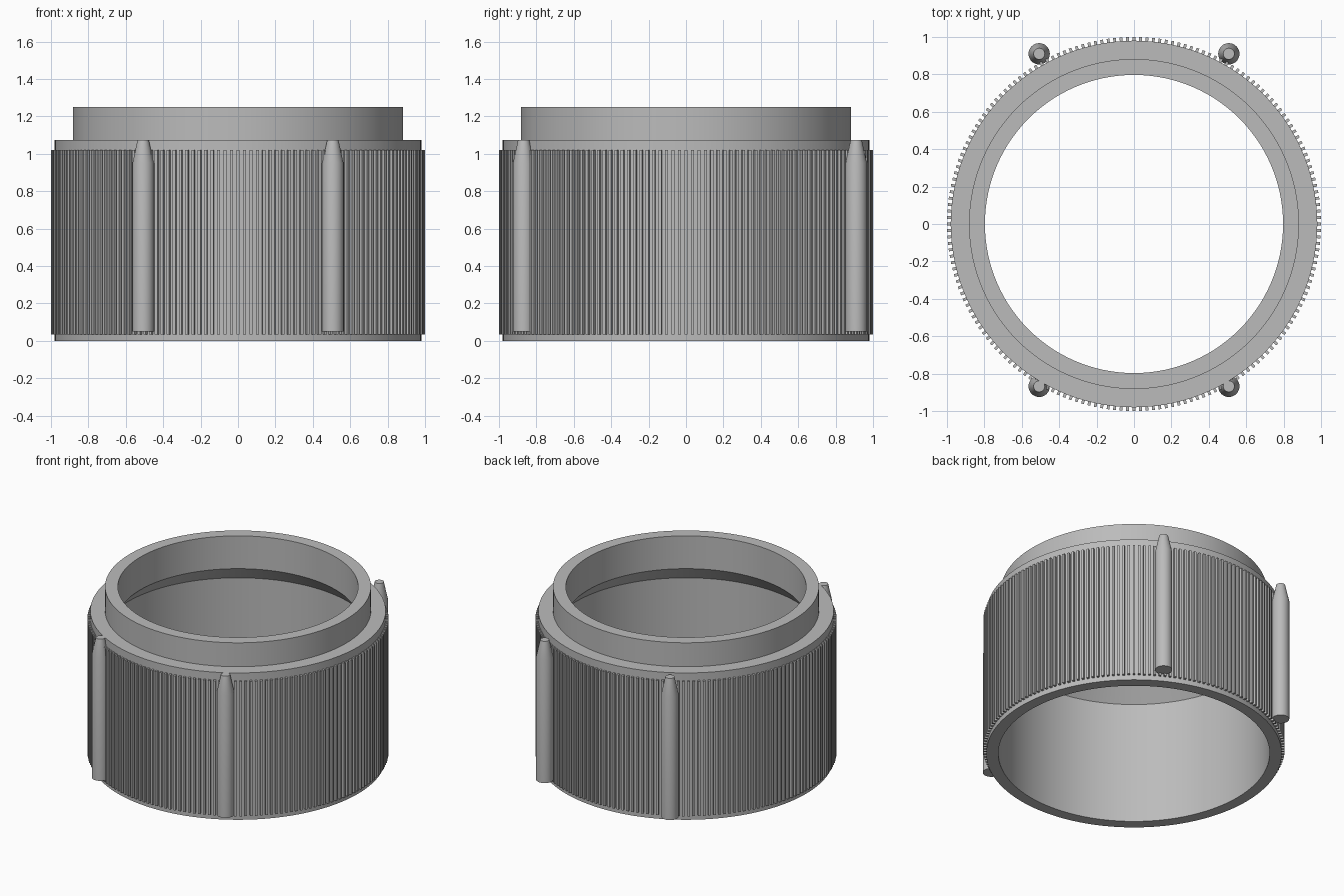
import bpy, bmesh, math
from mathutils import Matrix

if "Cube" in bpy.data.objects:
    bpy.data.objects.remove(bpy.data.objects["Cube"])

grey = bpy.data.materials.new("grey_plastic")
grey.diffuse_color = (0.5, 0.5, 0.5, 1)
grey.use_nodes = True
grey.node_tree.nodes["Principled BSDF"].inputs["Base Color"].default_value = grey.diffuse_color


def finish(name, bm, smooth=True):
    bmesh.ops.recalc_face_normals(bm, faces=bm.faces)
    me = bpy.data.meshes.new(name)
    bm.to_mesh(me)
    bm.free()
    me.materials.append(grey)
    ob = bpy.data.objects.new(name, me)
    bpy.context.collection.objects.link(ob)
    if smooth:
        bpy.ops.object.select_all(action='DESELECT')
        ob.select_set(True)
        bpy.context.view_layer.objects.active = ob
        bpy.ops.object.shade_smooth_by_angle(angle=math.radians(20))
    return ob


def lathe(name, profile, segments, closed, location=(0, 0, 0)):
    """Spin an (r, z) profile around the z axis."""
    bm = bmesh.new()
    vs = [bm.verts.new((r, 0, z)) for r, z in profile]
    es = [bm.edges.new(p) for p in zip(vs, vs[1:])]
    if closed:
        es.append(bm.edges.new((vs[-1], vs[0])))
    bmesh.ops.spin(bm, geom=vs + es, cent=(0, 0, 0), axis=(0, 0, 1),
                   angle=math.tau, steps=segments, use_merge=True)
    bmesh.ops.remove_doubles(bm, verts=bm.verts, dist=1e-5)
    ob = finish(name, bm)
    ob.location = location
    return ob


# Hollow body with narrower collar and tapered inner ledge
lathe("ring_body", [(0.90, 0), (0.98, 0), (0.98, 1.075), (0.882, 1.075),
                    (0.882, 1.25), (0.797, 1.25), (0.797, 1.01), (0.90, 0.895)],
      180, True)

# Grip ribs around the outside
RIBS = 180
bm = bmesh.new()
for i in range(RIBS):
    m = (Matrix.Rotation(math.tau * i / RIBS, 4, 'Z')
         @ Matrix.Translation((0.985, 0, 0.5275))
         @ Matrix.Diagonal((0.03, 0.015, 0.985, 1)))
    bmesh.ops.create_cube(bm, size=1, matrix=m)
finish("grip_ribs", bm, smooth=False)

# Four pointed pins on the outside
pin = [(0, 0.05), (0.057, 0.05), (0.057, 0.95), (0.03, 1.075), (0, 1.075)]
for side, x in (("left", -0.507), ("right", 0.507)):
    for end, y in (("front", -0.868), ("back", 0.91)):
        lathe(f"pin_{end}_{side}", pin, 32, False, (x, y, 0))
